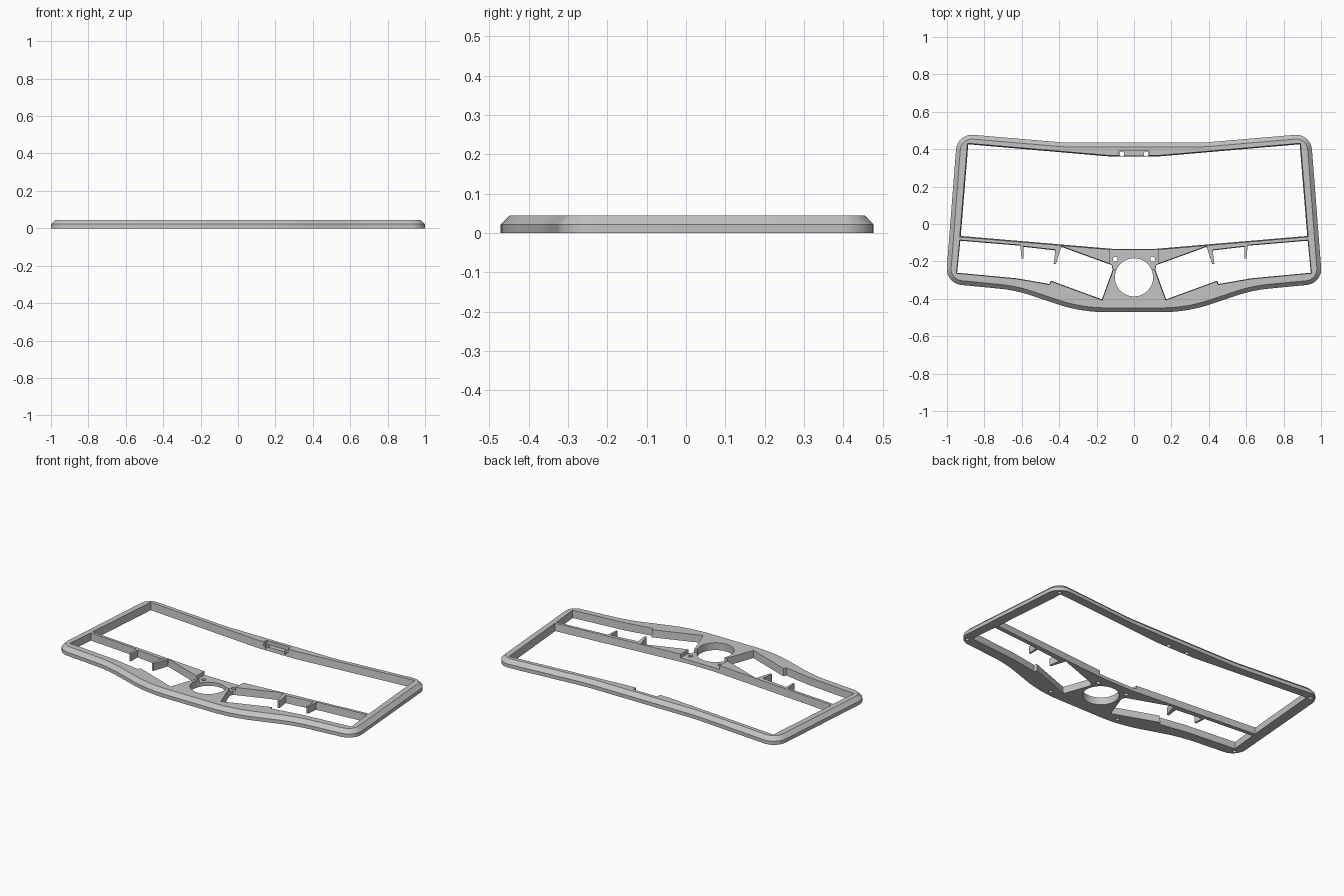
import bpy, bmesh, math
from mathutils import Vector

if "Cube" in bpy.data.objects:
    bpy.data.objects.remove(bpy.data.objects["Cube"])

HEIGHT, SIDE = 0.045, 0.022

grey = bpy.data.materials.new("matte_grey")
grey.use_nodes = True
grey.diffuse_color = (0.55, 0.55, 0.55, 1)
grey.node_tree.nodes["Principled BSDF"].inputs["Base Color"].default_value = grey.diffuse_color


def fillet(corners, steps=10):
    """Round each (x, y, radius) corner of a polygon."""
    out = []
    n = len(corners)
    for i, (x, y, r) in enumerate(corners):
        p = Vector((x, y))
        a = (Vector(corners[i - 1][:2]) - p).normalized()
        b = (Vector(corners[(i + 1) % n][:2]) - p).normalized()
        half = a.angle(b) / 2
        centre = p + (a + b).normalized() * r / math.sin(half)
        start = (p + a * r / math.tan(half) - centre).normalized()
        end = (p + b * r / math.tan(half) - centre).normalized()
        out += [centre + start.slerp(end, k / steps) * r for k in range(steps + 1)]
    return out


def inset(points, d):
    """Move every edge of a counter-clockwise polygon inward by d."""
    out = []
    n = len(points)
    for i, p in enumerate(points):
        e1 = (p - points[i - 1]).normalized()
        e2 = (points[(i + 1) % n] - p).normalized()
        n1, n2 = Vector((-e1.y, e1.x)), Vector((-e2.y, e2.x))
        out.append(p + (n1 + n2) * d / (1 + n1.dot(n2)))
    return out


def loft(name, layers):
    """Solid through a stack of (points, z) outlines."""
    bm = bmesh.new()
    rings = [[bm.verts.new((p.x, p.y, z)) for p in pts] for pts, z in layers]
    n = len(rings[0])
    bm.faces.new(rings[0][::-1])
    bm.faces.new(rings[-1])
    for low, high in zip(rings, rings[1:]):
        for i in range(n):
            j = (i + 1) % n
            bm.faces.new((low[i], low[j], high[j], high[i]))
    bmesh.ops.recalc_face_normals(bm, faces=bm.faces)
    mesh = bpy.data.meshes.new(name)
    bm.to_mesh(mesh)
    bm.free()
    mesh.materials.append(grey)
    ob = bpy.data.objects.new(name, mesh)
    bpy.context.collection.objects.link(ob)
    return ob


def mirrored(half):
    """Complete a right-hand half outline with its left-hand reflection."""
    return half + [(-c[0],) + tuple(c[1:]) for c in reversed(half)]


def vectors(pairs):
    return [Vector(p) for p in pairs]


def circle(x, y, r, n=48):
    return [Vector((x + r * math.cos(math.tau * k / n), y + r * math.sin(math.tau * k / n)))
            for k in range(n)]


# Outer rim with a chamfered top edge
outline = fillet(mirrored([
    (0.284, -0.471, 0.8), (0.633, -0.354, 0.8), (1.007, -0.318, 0.085),
    (0.945, 0.484, 0.085), (0.37, 0.435, 1.0)]))
frame = loft("case_frame", [(outline, 0), (outline, SIDE),
                            (inset(outline, HEIGHT - SIDE), HEIGHT)])

cutters = []


def cut(name, points, bottom=-0.01, top=0.06, draft=0.0):
    """Add a cutter that widens upward by the draft."""
    ob = loft(name, [(points, bottom), (inset(points, -draft), top)])
    ob.hide_render = True
    cutters.append(ob)


# Large upper opening, walls slightly drafted
cut("upper_opening", vectors(mirrored([
    (0.10, -0.133), (0.925, -0.063), (0.885, 0.425), (0.13, 0.36)])), draft=0.008)

# Lower openings either side of the centre web
lower = [(0.115, -0.245), (0.172, -0.402), (0.445, -0.302), (0.452, -0.32), (0.625, -0.29),
         (0.945, -0.26), (0.928, -0.09), (0.605, -0.117), (0.595, -0.122), (0.42, -0.142),
         (0.385, -0.124), (0.12, -0.22)]
cut("lower_opening_left", vectors(lower), draft=0.005)
cut("lower_opening_right", vectors([(-x, y) for x, y in reversed(lower)]), draft=0.005)

# Round centre hole, recessed screw tab and back pocket
cut("round_opening", circle(0, -0.285, 0.102, 64))
cut("screw_tab_recess", vectors(mirrored([(0.131, -0.24), (0.131, -0.10)])), bottom=SIDE)
cut("back_pocket", vectors(mirrored([(0.085, 0.33), (0.08, 0.392)])), bottom=SIDE)

# Screw holes: through the tabs, blind from below around the rim
for side in (-1, 1):
    for x, y in ((0.065, 0.375), (0.1, -0.188)):
        cut("tab_screw_hole", circle(side * x, y, 0.013, 20))
    for x, y in ((0.905, 0.437), (0.963, -0.285), (0.24, -0.43)):
        cut("rim_screw_hole", circle(side * x, y, 0.011, 16), top=0.02)

# Apply all cuts to the frame
for cutter in cutters:
    mod = frame.modifiers.new(cutter.name, "BOOLEAN")
    mod.operation = "DIFFERENCE"
    mod.solver = "EXACT"
    mod.object = cutter
bpy.context.view_layer.update()
evaluated = frame.evaluated_get(bpy.context.evaluated_depsgraph_get())
carved = bpy.data.meshes.new_from_object(evaluated)
frame.modifiers.clear()
frame.data = carved
for cutter in cutters:
    bpy.data.objects.remove(cutter)

# Tapered ribs hanging from the crossbar
ribs = {"outer_rib": [(0.592, -0.185), (0.602, -0.185), (0.608, -0.108), (0.592, -0.108)],
        "inner_rib": [(0.418, -0.215), (0.43, -0.215), (0.418, -0.12), (0.386, -0.114)]}
for name, pts in ribs.items():
    for side, label in ((1, "left"), (-1, "right")):
        loft(f"{name}_{label}", [(vectors([(side * x, y) for x, y in pts]), z)
                                 for z in (0, HEIGHT - 0.001)])

# Smooth the rounded walls while keeping the hard edges
bpy.ops.object.select_all(action="DESELECT")
frame.select_set(True)
bpy.context.view_layer.objects.active = frame
bpy.ops.object.shade_smooth_by_angle(angle=math.radians(25))
